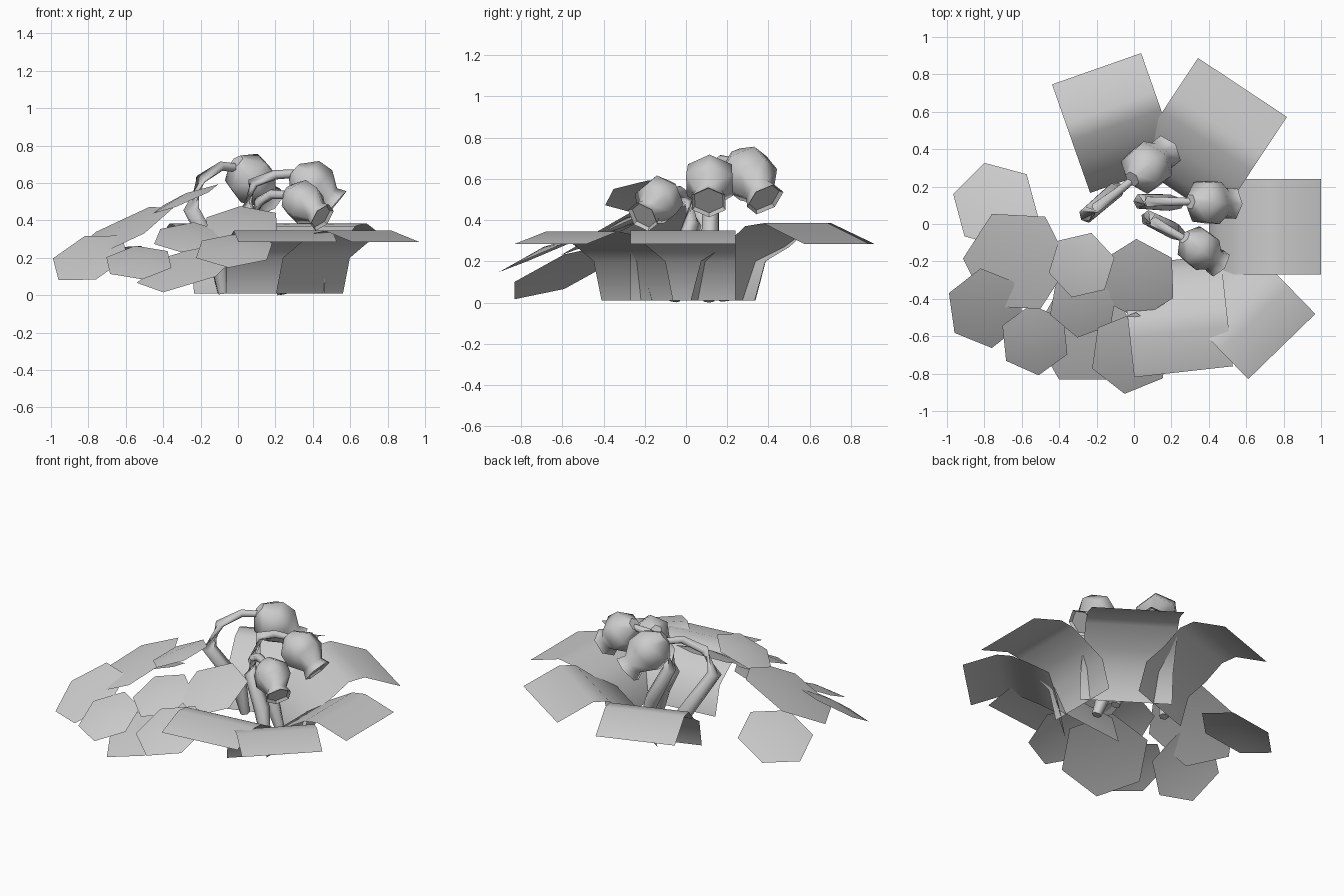
import bpy, bmesh, math
from mathutils import Vector

if "Cube" in bpy.data.objects:
    bpy.data.objects.remove(bpy.data.objects["Cube"])

grey = bpy.data.materials.new("plain_grey")
grey.use_nodes = True
grey.diffuse_color = (0.6, 0.6, 0.6, 1)
grey.node_tree.nodes["Principled BSDF"].inputs["Base Color"].default_value = grey.diffuse_color


def finish(bm, name):
    mesh = bpy.data.meshes.new(name)
    bm.to_mesh(mesh)
    bm.free()
    mesh.materials.append(grey)
    obj = bpy.data.objects.new(name, mesh)
    bpy.context.collection.objects.link(obj)


def loft(name, points, radii, sides=6, recess=0.0):
    """Smooth tube through points, closed at both ends, last end optionally recessed."""
    bm = bmesh.new()
    pts = [Vector(p) for p in points]
    rings = []
    for i, (p, r) in enumerate(zip(pts, radii)):
        axis = (pts[min(i + 1, len(pts) - 1)] - pts[max(i - 1, 0)]).normalized()
        side = axis.cross(Vector((-axis.y, axis.x, 0.0))).normalized()
        other = axis.cross(side)
        ring = []
        for k in range(sides):
            a = math.tau * k / sides
            ring.append(bm.verts.new(p + r * (math.cos(a) * side + math.sin(a) * other)))
        rings.append(ring)
    for lo, hi in zip(rings, rings[1:]):
        for k in range(sides):
            n = (k + 1) % sides
            bm.faces.new((lo[k], lo[n], hi[n], hi[k])).smooth = True
    bm.faces.new(rings[0][::-1])
    end = bm.faces.new(rings[-1])
    bmesh.ops.recalc_face_normals(bm, faces=bm.faces)
    if recess:
        bmesh.ops.inset_region(bm, faces=[end], thickness=recess, depth=-recess)
    finish(bm, name)


def arching_leaf(name, tip, outward, width, peak, length):
    """Broad strip rising from the ground and bending outward to its tip."""
    bm = bmesh.new()
    out = Vector((*outward, 0)).normalized()
    across = Vector((-out.y, out.x, 0)) * width / 2
    end = Vector((*tip, 0))
    # distance back from the tip, as a share of the length, and height
    profile = [(1, 0.01), (0.91, 0.2), (0.71, 0.27), (0.52, peak - 0.015),
               (0.36, peak), (0, 0.285)]
    rows = []
    for d, z in profile:
        mid = end - out * d * length + Vector((0, 0, z))
        rows.append([bm.verts.new(mid + across * s) for s in (-1, 0, 1)])
    for a, b in zip(rows, rows[1:]):
        for k in range(2):
            bm.faces.new((a[k], b[k], b[k + 1], a[k + 1])).smooth = True
    finish(bm, name)


def round_leaf(name, centre, radius, turn, slope_x, slope_y):
    """Six-sided, slightly domed leaf on a tilted plane."""
    bm = bmesh.new()
    c = Vector(centre)
    hub = bm.verts.new(c + Vector((0, 0, 0.03)))
    rim = []
    for k in range(6):
        a = math.radians(turn + 60 * k)
        dx, dy = radius * math.cos(a), radius * math.sin(a)
        rim.append(bm.verts.new(c + Vector((dx, dy, slope_x * dx + slope_y * dy))))
    for k in range(6):
        bm.faces.new((hub, rim[k], rim[(k + 1) % 6])).smooth = True
    finish(bm, name)


def bell(name, top, mouth, scale):
    """Flower cup with pointed cap, neck and recessed flared mouth."""
    top, mouth = Vector(top), Vector(mouth)
    shape = [(0, 0.04), (0.25, 0.118), (0.55, 0.125), (0.83, 0.07), (1.0, 0.09)]
    loft(name, [top.lerp(mouth, t) for t, r in shape],
         [r * scale for t, r in shape], recess=0.015)


# Arching leaves: tip centre, outward direction, width, peak height, length
for name, tip, out, width, peak, length in [
    ("left_leaf", (1.0, -0.015), (1, 0), 0.51, 0.35, 0.6),
    ("back_left_leaf", (0.58, 0.73), (0.55, 0.83), 0.57, 0.385, 0.66),
    ("back_leaf", (-0.2, 0.83), (-0.33, 0.94), 0.505, 0.385, 0.615),
    ("front_left_leaf", (0.79, -0.655), (0.7, -0.72), 0.5, 0.345, 0.585),
    ("front_leaf", (0.265, -0.79), (0.11, -0.99), 0.53, 0.345, 0.6),
]:
    arching_leaf(name, tip, out, width, peak, length)

# Round leaves: centre, radius, turn, slopes
for i, spec in enumerate([
    ((-0.74, 0.1, 0.18), 0.235, 45, 0.3, -0.25),
    ((-0.63, -0.2, 0.335), 0.285, -3, 0.48, 0.26),
    ((0.02, -0.295, 0.38), 0.215, 32, 0.05, 0.45),
    ((-0.79, -0.45, 0.2), 0.215, 38, 0.25, 0.58),
    ((-0.28, -0.22, 0.515), 0.18, 13, 0.42, 0.12),
    ((-0.53, -0.62, 0.175), 0.19, 36, 0.05, 0.48),
    ((-0.26, -0.59, 0.15), 0.28, 0, 0.3, 0.38),
    ((-0.02, -0.69, 0.24), 0.22, 22, 0.03, 0.42),
    ((-0.27, -0.42, 0.31), 0.19, 20, 0.05, 0.42),
]):
    round_leaf(f"round_leaf_{i + 1}", *spec)

# Bent stems, thickest below the middle
thickness = [0.03, 0.05, 0.045, 0.03, 0.026, 0.022]
stems = [
    [(-0.08, 0.19, 0.01), (-0.11, 0.17, 0.2), (-0.25, 0.05, 0.46),
     (-0.2, 0.09, 0.62), (-0.09, 0.17, 0.69), (0.01, 0.25, 0.68)],
    [(0.24, 0.11, 0.01), (0.17, 0.115, 0.2), (0.04, 0.12, 0.44),
     (0.08, 0.12, 0.6), (0.2, 0.12, 0.645), (0.31, 0.12, 0.65)],
    [(0.25, -0.06, 0.01), (0.2, -0.03, 0.2), (0.08, 0.03, 0.38),
     (0.11, 0.01, 0.5), (0.18, -0.03, 0.54), (0.27, -0.08, 0.535)],
]
for i, path in enumerate(stems):
    loft(f"stem_{i + 1}", path, thickness)

# Bell flowers
bell("back_bell", (-0.01, 0.24, 0.715), (0.17, 0.385, 0.5), 1.1)
bell("middle_bell", (0.3, 0.12, 0.67), (0.52, 0.11, 0.485), 1.04)
bell("front_bell", (0.27, -0.07, 0.56), (0.45, -0.21, 0.415), 0.93)
